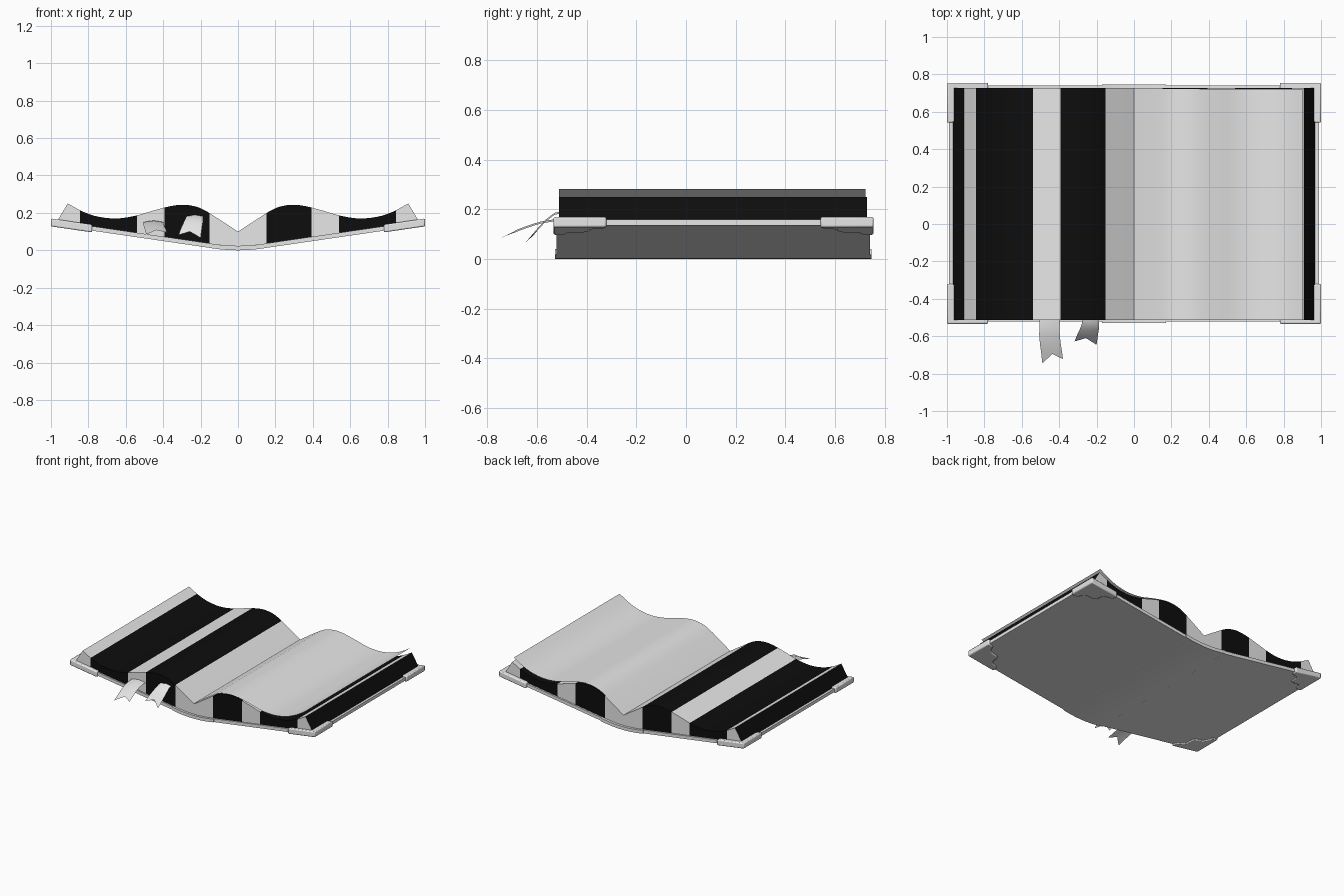
import bpy, bmesh, math

if "Cube" in bpy.data.objects:
    bpy.data.objects.remove(bpy.data.objects["Cube"])


def material(name, v):
    m = bpy.data.materials.new(name)
    m.diffuse_color = (v, v, v, 1)
    m.use_nodes = True
    m.node_tree.nodes["Principled BSDF"].inputs["Base Color"].default_value = m.diffuse_color
    return m


PAPER = material("light_grey", 0.8)
BLACK = material("black", 0.004)


def finish(name, bm, mats, solid=True):
    if solid:
        bmesh.ops.recalc_face_normals(bm, faces=bm.faces)
    me = bpy.data.meshes.new(name)
    bm.to_mesh(me)
    bm.free()
    ob = bpy.data.objects.new(name, me)
    bpy.context.collection.objects.link(ob)
    for m in mats:
        me.materials.append(m)
    bpy.ops.object.select_all(action='DESELECT')
    ob.select_set(True)
    bpy.context.view_layer.objects.active = ob
    bpy.ops.object.shade_smooth_by_angle(angle=math.radians(30))
    return ob


def curve_z(pts, x):
    """Smooth height through profile points (cubic Hermite)."""
    def slope(i):
        a, b = pts[max(i - 1, 0)], pts[min(i + 1, len(pts) - 1)]
        return (b[1] - a[1]) / (b[0] - a[0])
    i = 0
    while i < len(pts) - 2 and x > pts[i + 1][0]:
        i += 1
    (x0, z0), (x1, z1) = pts[i], pts[i + 1]
    h = x1 - x0
    t = (x - x0) / h
    return ((2*t**3 - 3*t**2 + 1) * z0 + (t**3 - 2*t**2 + t) * h * slope(i)
            + (3*t**2 - 2*t**3) * z1 + (t**3 - t**2) * h * slope(i + 1))


def slab(name, columns, y0, y1, mats, rule=None):
    """Extrude along y a cross-section made of (top x, top z, bottom x, bottom z) columns."""
    bm = bmesh.new()
    rows = [[bm.verts.new(p) for p in ((xt, y0, zt), (xt, y1, zt), (xb, y1, zb), (xb, y0, zb))]
            for xt, zt, xb, zb in columns]
    for a, b in zip(rows, rows[1:]):
        for k in range(4):
            f = bm.faces.new((a[k], a[(k + 1) % 4], b[(k + 1) % 4], b[k]))
            if rule:
                f.material_index = rule((a[0].co.x + b[0].co.x) / 2)
    for r in (rows[0], rows[-1]):
        f = bm.faces.new(r)
        f.material_index = 1 if rule else 0
    return finish(name, bm, mats)


SLOPE, HINGE = 0.146, 0.165


def cover_z(x):
    return 0.015 + SLOPE * (abs(x) - HINGE)


# Covers
for side, s in (("left", -1), ("right", 1)):
    slab(side + "_cover", [(s * x, cover_z(x) + 0.024, s * x, cover_z(x))
                           for x in (HINGE, 0.988)], -0.522, 0.74, [PAPER])

# Curved spine
spine = []
for i in range(13):
    x = -0.17 + 0.34 * i / 12
    z = 0.016 * (x / 0.17) ** 2
    spine.append((x, z + 0.024, x, z))
slab("spine", spine, -0.528, 0.746, [PAPER])

# Page block with striped faces
WAVE = [(0, .10), (.1, .165), (.2, .225), (.28, .243), (.35, .238), (.45, .213),
        (.55, .184), (.65, .17), (.75, .18), (.83, .207), (.91, .25)]
STRIPES = [0.153, 0.393, 0.54, 0.845]
xs = sorted({round(i * 0.91 / 32, 4) for i in range(33)} | set(STRIPES))
half = []
for x in xs:
    xb = 0.968 if x == xs[-1] else x
    zb = cover_z(xb) + 0.022 if xb > HINGE else 0.02 + 0.1 * xb
    half.append((x, curve_z(WAVE, x), xb, zb))
block = [(-a, b, -c, d) for a, b, c, d in reversed(half[1:])] + half


def stripe(x):
    x = abs(x)
    return int(STRIPES[0] < x < STRIPES[1] or STRIPES[2] < x < STRIPES[3])


slab("page_block", block, -0.512, 0.728, [PAPER, BLACK], stripe)

# Loose page lifting off the right half
LOOSE = [(0, .103), (.1, .171), (.2, .231), (.28, .249), (.35, .246), (.45, .224),
         (.55, .199), (.65, .192), (.75, .208), (.83, .24), (.9, .282)]
bm = bmesh.new()
prev = None
for i in range(33):
    x = 0.9 * i / 32
    z = curve_z(LOOSE, x)
    cur = [bm.verts.new((x, y, z)) for y in (-0.512, 0.722)]
    if prev:
        bm.faces.new((prev[0], cur[0], cur[1], prev[1]))
    prev = cur
finish("loose_page", bm, [PAPER], solid=False)

# Corner protectors with a wavy inner edge
for side, sx in (("left", -1), ("right", 1)):
    for end, sy, edge in (("front", -1, 0.534), ("back", 1, 0.755)):
        outline = [(1.0, 0.0)]
        for i in range(17):
            t = i / 16
            w = 0.012 * math.sin(t * math.pi * 5) + 0.02 * math.sin(t * math.pi)
            outline.append((1 - 0.22 * (1 - t) - w, 0.213 * t + w))
        bm = bmesh.new()
        rings = []
        for off in (-0.021, 0.021):
            rings.append([bm.verts.new((sx * x, sy * (edge - d), cover_z(x) + 0.012 + off))
                          for x, d in outline])
        n = len(outline)
        for r in rings:
            bm.faces.new(r)
        for i in range(n):
            j = (i + 1) % n
            bm.faces.new((rings[0][i], rings[0][j], rings[1][j], rings[1][i]))
        ob = finish(end + "_" + side + "_corner", bm, [PAPER])
        bev = ob.modifiers.new("rounding", 'BEVEL')
        bev.width = 0.007
        bev.segments = 2
        bev.limit_method = 'ANGLE'
        bev.angle_limit = math.radians(60)


# Forked bookmark ribbons: rows of (left x, right x, y, z), then the fork
def ribbon(name, path, tips, notch):
    bm = bmesh.new()
    rows = [[bm.verts.new(((1 - t) * a + t * b, y, z + 0.008 * math.sin(math.pi * t)))
             for t in (0, 0.5, 1)] for a, b, y, z in path]
    end = [bm.verts.new(p) for p in (tips[0], notch, tips[1])]
    rows.append(end)
    for a, b in zip(rows, rows[1:]):
        for k in (0, 1):
            bm.faces.new((a[k], b[k], b[k + 1], a[k + 1]))
    finish(name, bm, [PAPER], solid=False)


ribbon("long_ribbon",
       [(-.505, -.395, -.49, .152), (-.505, -.397, -.54, .15), (-.507, -.397, -.59, .141),
        (-.503, -.392, -.64, .125), (-.498, -.386, -.675, .112)],
       [(-.49, -.745, .085), (-.38, -.722, .095)], (-.437, -.695, .108))
ribbon("short_ribbon",
       [(-.27, -.19, -.49, .187), (-.278, -.188, -.53, .177), (-.29, -.188, -.565, .15),
        (-.305, -.193, -.595, .118)],
       [(-.318, -.628, .082), (-.2, -.646, .066)], (-.257, -.61, .1))
